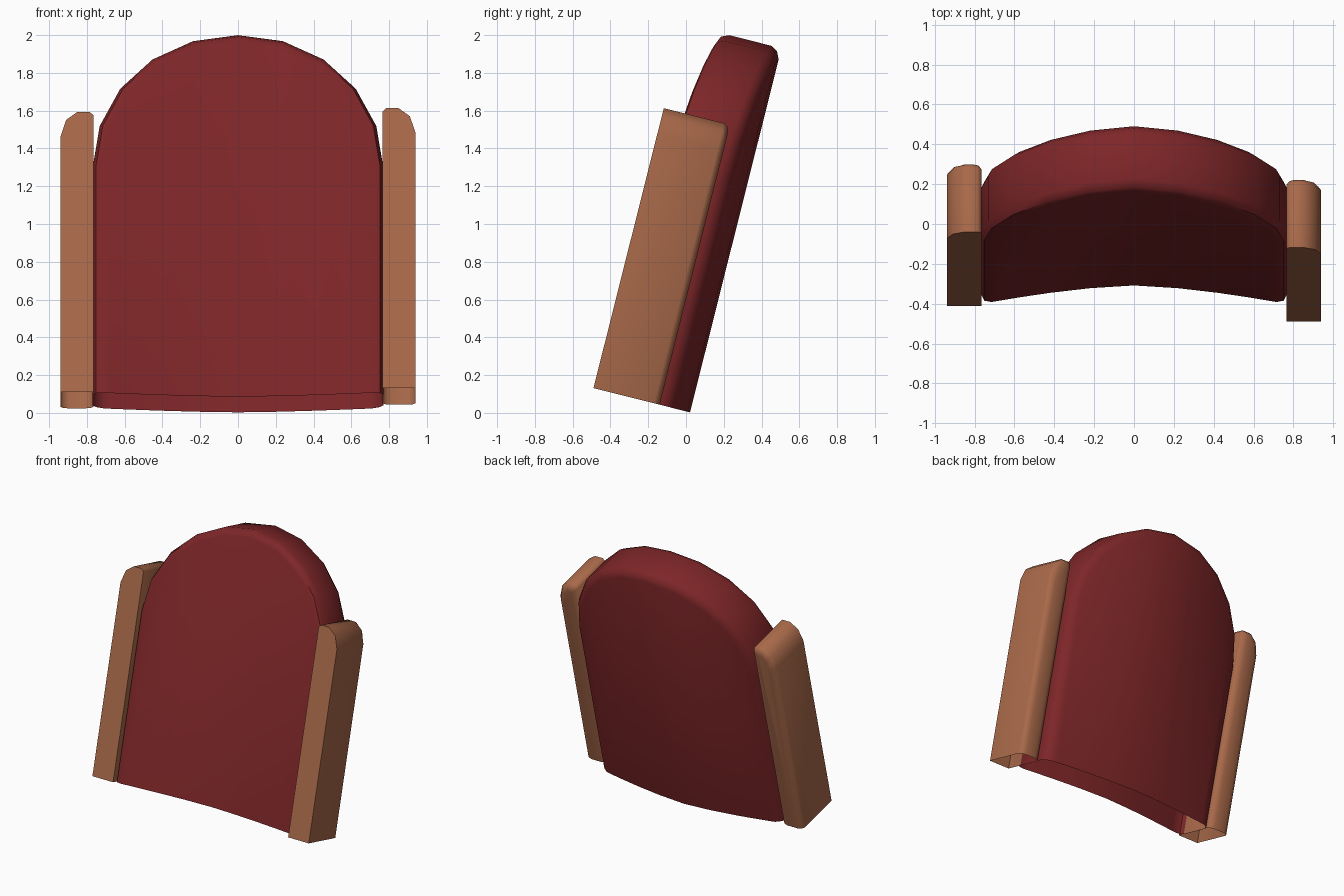
import bpy, bmesh, math
from mathutils import Matrix

if "Cube" in bpy.data.objects:
    bpy.data.objects.remove(bpy.data.objects["Cube"])

TILT = Matrix.Rotation(-math.radians(14.1), 4, 'X')   # whole backrest leans back
BASE = 0.008


def material(name, rgb):
    m = bpy.data.materials.new(name)
    m.diffuse_color = (*rgb, 1)
    m.use_nodes = True
    m.node_tree.nodes["Principled BSDF"].inputs["Base Color"].default_value = m.diffuse_color
    return m


red = material("dark red fabric", (0.205, 0.019, 0.021))
wood = material("brown wood", (0.39, 0.14, 0.067))


def finish(name, bm, mat, angle):
    bmesh.ops.remove_doubles(bm, verts=bm.verts, dist=1e-5)
    bmesh.ops.recalc_face_normals(bm, faces=bm.faces)
    # open shells: make sure the front cap looks forward
    front = min(bm.faces, key=lambda f: f.calc_center_median().y)
    if front.normal.y > 0:
        bmesh.ops.reverse_faces(bm, faces=bm.faces)
    bm.transform(TILT)
    me = bpy.data.meshes.new(name)
    bm.to_mesh(me)
    bm.free()
    me.materials.append(mat)
    ob = bpy.data.objects.new(name, me)
    bpy.context.collection.objects.link(ob)
    bpy.ops.object.select_all(action='DESELECT')
    ob.select_set(True)
    bpy.context.view_layer.objects.active = ob
    bpy.ops.object.shade_smooth_by_angle(angle=math.radians(angle))


def bridge(bm, rings):
    for a, b in zip(rings, rings[1:]):
        for i in range(len(a) - 1):
            bm.faces.new((a[i], a[i + 1], b[i + 1], b[i]))


# Cushion: arched outline, bowed backwards in the middle, rounded rims, open below
def bow(x):
    return -0.085 * (abs(x) / 0.71) ** 1.53


def cushion_ring(bm, inset, depth):
    pts = [(-0.77 + inset, BASE)]
    for i in range(11):
        a = math.radians(-90 + 18 * i)
        pts.append(((0.77 - inset) * math.sin(a), 1.245 + (0.75 - inset) * math.cos(a)))
    pts.append((0.77 - inset, BASE))
    return [bm.verts.new((x, depth + bow(x), z)) for x, z in pts]


def cushion_cap(bm, ring):
    arch = ring[1:-1]
    low = [ring[0]] + [bm.verts.new((v.co.x, v.co.y, BASE)) for v in arch[1:-1]] + [ring[-1]]
    for i in range(len(arch) - 1):
        bm.faces.new((low[i], low[i + 1], arch[i + 1], arch[i]))


bm = bmesh.new()
rings = [cushion_ring(bm, d, y) for d, y in
         ((0.055, -0.32), (0.018, -0.306), (0, -0.265), (0, -0.035), (0.02, 0.0), (0.06, 0.02))]
bridge(bm, rings)
cushion_cap(bm, rings[0])
cushion_cap(bm, rings[-1])
finish("back_cushion", bm, red, 50)

# Side rails: flat front, rounded outer top corner and rounded back edge, open below
PROFILE = [(0.766, BASE), (0.766, 1.518), (0.785, 1.536), (0.85, 1.536),
           (0.91, 1.492), (0.94, 1.40), (0.94, BASE)]


def rail_ring(bm, side, inset, depth):
    verts = []
    for x, z in PROFILE:
        x = 0.853 + (x - 0.853) * (1 - inset / 0.087)
        z = z if z == BASE else z - inset
        verts.append(bm.verts.new((side * x, depth, z)))
    return verts


for side, name, shift in ((1, "right_rail", 0), (-1, "left_rail", 0.08)):
    bm = bmesh.new()
    rings = [rail_ring(bm, side, d, y + shift) for d, y in
             ((0, -0.507), (0, -0.178), (0.014, -0.156), (0.045, -0.146))]
    bridge(bm, rings)
    bm.faces.new(rings[0])
    bm.faces.new(rings[-1])
    finish(name, bm, wood, 50)
